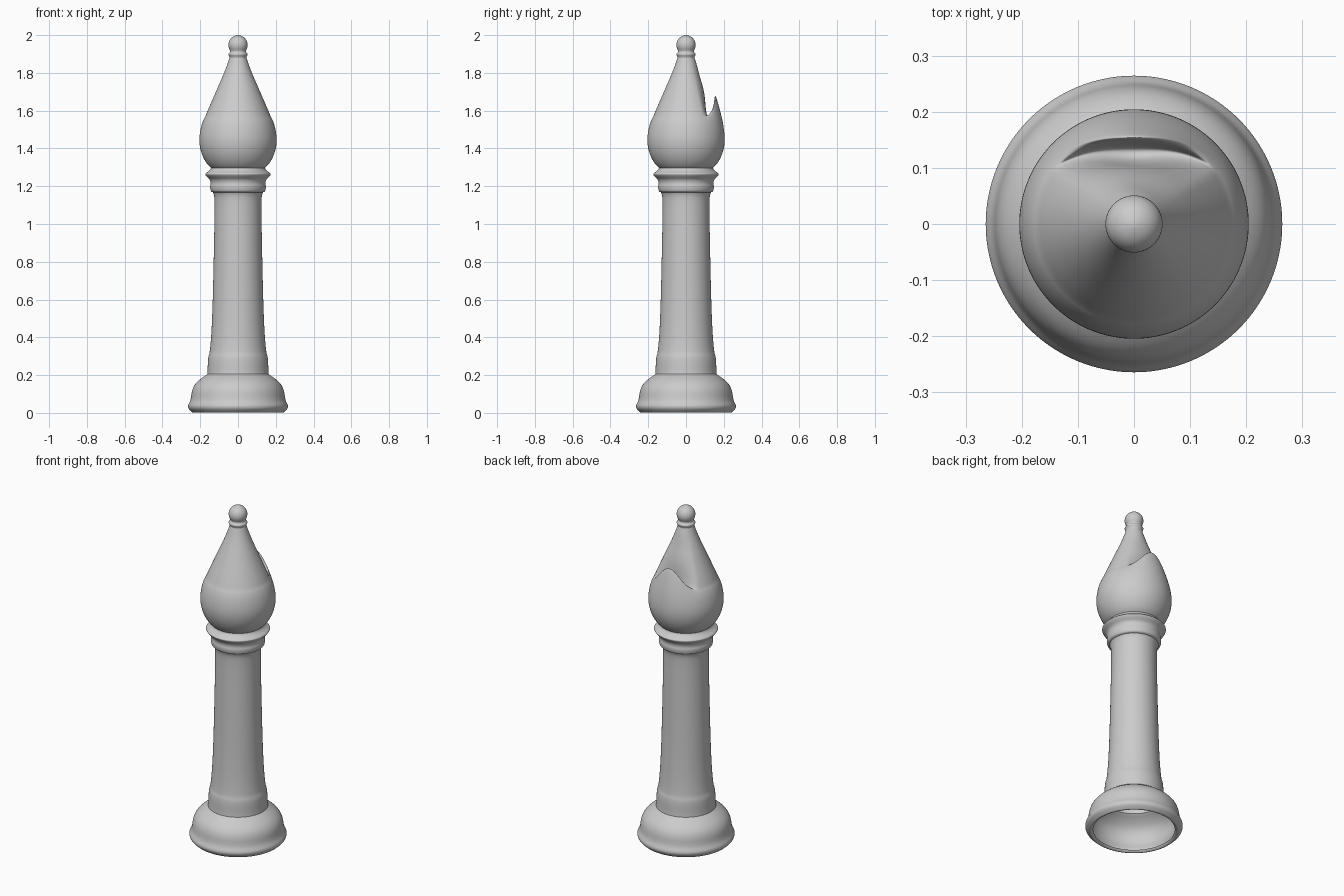
import bpy, bmesh, math

SEGS = 64


def lathe(name, profile, shape=None):
    """Revolve (radius, z) points; shape(i, angle) may override a point by angle."""
    bm = bmesh.new()
    rings = []
    for i, (r, z) in enumerate(profile):
        if r == 0:
            rings.append([bm.verts.new((0, 0, z))] * SEGS)
            continue
        ring = []
        for s in range(SEGS):
            a = 2 * math.pi * s / SEGS
            rr, zz = shape(i, a) if shape else (r, z)
            ring.append(bm.verts.new((rr * math.cos(a), rr * math.sin(a), zz)))
        rings.append(ring)
    for low, high in zip(rings, rings[1:]):
        for s in range(SEGS):
            n = (s + 1) % SEGS
            if high[s] is high[n]:
                bm.faces.new((low[s], low[n], high[s]))
            else:
                bm.faces.new((low[s], low[n], high[n], high[s]))
    me = bpy.data.meshes.new(name)
    bm.to_mesh(me)
    bm.free()
    for p in me.polygons:
        p.use_smooth = True
    ob = bpy.data.objects.new(name, me)
    bpy.context.collection.objects.link(ob)
    sub = ob.modifiers.new("smooth", 'SUBSURF')
    sub.levels = sub.render_levels = 2
    return ob


# Flared foot, open underneath
lathe("base", [(.222, .012), (.230, .003), (.240, 0), (.248, .008), (.262, .02),
               (.266, .035), (.262, .047), (.252, .065), (.248, .09), (.245, .115),
               (.235, .142), (.217, .165), (.190, .187), (.172, .198), (.163, .205)])

# Tapering column
lathe("stem", [(.163, .205), (.161, .225), (.160, .27), (.157, .30), (.151, .315),
               (.148, .34), (.142, .40), (.136, .52), (.131, .70), (.127, .90),
               (.124, 1.05), (.124, 1.13), (.127, 1.155), (.133, 1.168)])

# Stacked neck rings
lathe("collar", [(.133, 1.168), (.144, 1.172), (.147, 1.185), (.149, 1.20),
                 (.145, 1.212), (.146, 1.225), (.151, 1.238), (.163, 1.248),
                 (.175, 1.262), (.173, 1.268), (.158, 1.277), (.147, 1.287),
                 (.143, 1.297)])

# Teardrop head: plain profile, and its deformed version at the middle of the notch
plain = [(.143, 1.297), (.160, 1.312), (.182, 1.345), (.198, 1.385), (.206, 1.43),
         (.204, 1.475), (.195, 1.52), (.186, 1.545), (.180, 1.558), (.177, 1.563),
         (.175, 1.567), (.171, 1.575), (.166, 1.587), (.160, 1.602), (.148, 1.63),
         (.124, 1.685), (.102, 1.735), (.080, 1.785), (.060, 1.835), (.045, 1.88)]
notch = plain[:5] + [
    (.204, 1.485), (.193, 1.555), (.173, 1.63), (.157, 1.682), (.152, 1.682),
    (.147, 1.63), (.141, 1.545), (.132, 1.530), (.113, 1.540), (.104, 1.59),
    (.102, 1.67), (.088, 1.735), (.071, 1.785)] + plain[18:]
LIP = 8          # index of the lip edge
HALF = math.radians(56)


def head_shape(i, a):
    phi = abs(a - math.pi / 2)
    w = math.cos(phi / HALF * math.pi / 2) ** 2 if phi < HALF else 0
    if i > LIP + 1:
        w = w ** .6
    (r0, z0), (r1, z1) = plain[i], notch[i]
    return r0 + (r1 - r0) * w, z0 + (z1 - z0) * w


lathe("head", plain, head_shape)

# Small ring and ball on the tip
ball = [(.052 * math.cos(math.radians(t)), 1.948 + .052 * math.sin(math.radians(t)))
        for t in range(-40, 81, 20)]
lathe("finial", [(.045, 1.88), (.046, 1.887), (.051, 1.894), (.051, 1.901),
                 (.045, 1.907)] + ball + [(0, 2.0)])
